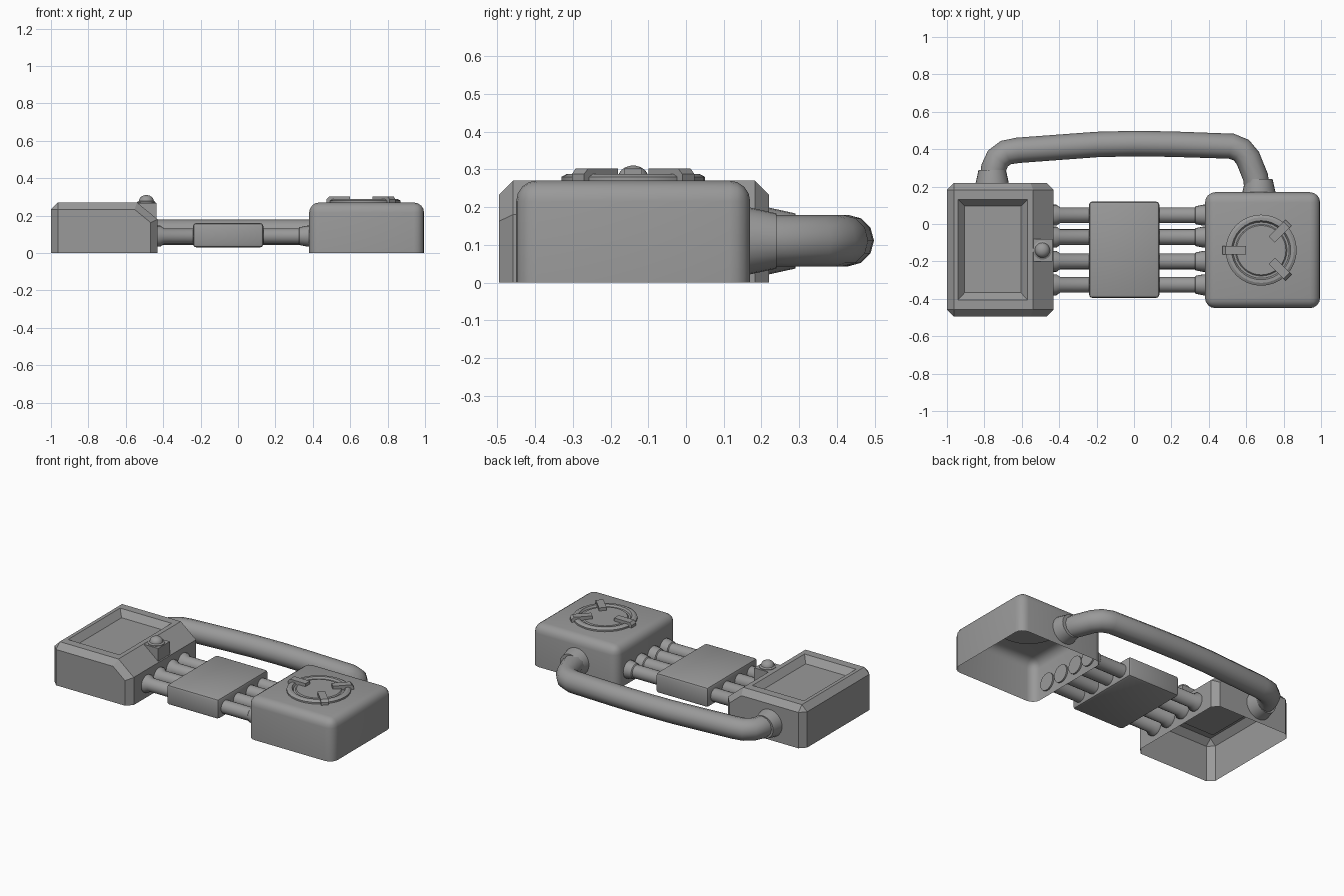
import bpy, bmesh
from math import sin, cos, pi, radians
from mathutils import Matrix, Vector

old = bpy.data.objects.get("Cube")
if old:
    bpy.data.objects.remove(old, do_unlink=True)

grey = bpy.data.materials.new("plain grey")
grey.use_nodes = True
grey.diffuse_color = (0.32, 0.32, 0.32, 1)
grey.node_tree.nodes["Principled BSDF"].inputs["Base Color"].default_value = (0.32, 0.32, 0.32, 1)


def finish(name, bm, smooth=None, open_below=False):
    bmesh.ops.recalc_face_normals(bm, faces=bm.faces)
    if open_below:
        under = [f for f in bm.faces if f.normal.z < -0.9 and f.calc_center_median().z < 0.01]
        bmesh.ops.delete(bm, geom=under, context='FACES')
    mesh = bpy.data.meshes.new(name)
    bm.to_mesh(mesh)
    bm.free()
    mesh.materials.append(grey)
    obj = bpy.data.objects.new(name, mesh)
    bpy.context.collection.objects.link(obj)
    if smooth:
        bpy.ops.object.select_all(action='DESELECT')
        obj.select_set(True)
        bpy.context.view_layer.objects.active = obj
        bpy.ops.object.shade_smooth_by_angle(angle=radians(smooth))
    return obj


def box_mesh(lo, hi):
    bm = bmesh.new()
    bmesh.ops.create_cube(bm, size=1)
    lo, hi = Vector(lo), Vector(hi)
    for v in bm.verts:
        v.co = Vector([(lo[i] + hi[i]) / 2 + v.co[i] * (hi[i] - lo[i]) for i in range(3)])
    return bm


def bevel(bm, edges, width, segments):
    bmesh.ops.bevel(bm, geom=edges, offset=width, segments=segments, profile=0.5, affect='EDGES')


def lathe(name, profile, place, sides=24, smooth=35):
    """Spin (radius, height) points about z, then place the result."""
    bm = bmesh.new()
    rings = []
    for r, h in profile:
        rings.append([bm.verts.new((r * cos(2 * pi * i / sides), r * sin(2 * pi * i / sides), h))
                      for i in range(sides)])
    for a, b in zip(rings, rings[1:]):
        for i in range(sides):
            j = (i + 1) % sides
            bm.faces.new((a[i], a[j], b[j], b[i]))
    bm.faces.new(rings[0])
    bm.faces.new(rings[-1])
    bmesh.ops.transform(bm, matrix=place, verts=bm.verts)
    return finish(name, bm, smooth)


# Screen housing: open-bottomed shell with one wide slope and chamfered edges
outline = [(-1, 0), (-1, 0.27), (-0.54, 0.27), (-0.43, 0.18), (-0.43, 0)]
bm = bmesh.new()
front = bm.faces.new([bm.verts.new((x, -0.495, z)) for x, z in outline])
side = bmesh.ops.extrude_face_region(bm, geom=[front])
bmesh.ops.translate(bm, vec=(0, 0.715, 0), verts=[v for v in side["geom"] if isinstance(v, bmesh.types.BMVert)])
bmesh.ops.recalc_face_normals(bm, faces=bm.faces)


def chamfered(e):
    a, b = e.verts
    on_floor = max(a.co.z, b.co.z) < 0.01
    slope_line = abs(a.co.y - b.co.y) > 0.5 and a.co.x > -0.9
    return not on_floor and not slope_line


bevel(bm, [e for e in bm.edges if chamfered(e)], 0.037, 1)
bm.normal_update()

# Sunken screen with sloping sides
top = max((f for f in bm.faces if f.normal.z > 0.99), key=lambda f: f.calc_area())
for x0, x1, y0, y1, z in [(-0.94, -0.57, -0.405, 0.13, 0.27), (-0.905, -0.605, -0.367, 0.095, 0.23)]:
    bmesh.ops.inset_region(bm, faces=[top], thickness=0.01)
    mid = top.calc_center_median()
    for v in top.verts:
        v.co = (x0 if v.co.x < mid.x else x1, y0 if v.co.y < mid.y else y1, z)
finish("screen_housing", bm, open_below=True)

# Button on its small ledge
finish("button_ledge", box_mesh((-0.56, -0.2, 0.15), (-0.435, -0.08, 0.268)))
dome = [(0.04 * cos(a), 0.278 + 0.032 * sin(a)) for a in [radians(d) for d in (0, 20, 40, 60, 80)]]
lathe("button", [(0.05, 0.26), (0.05, 0.272), (0.04, 0.278)] + dome[1:], Matrix.Translation((-0.49, -0.14, 0)))

# Dial housing: rounded open-bottomed shell
bm = box_mesh((0.38, -0.45, 0), (0.995, 0.17, 0.27))
bevel(bm, [e for e in bm.edges if max(v.co.z for v in e.verts) > 0.1], 0.055, 4)
finish("dial_housing", bm, 40, open_below=True)

# Dial ring with three clamps
centre = Matrix.Translation((0.68, -0.14, 0))
lathe("dial_ring", [(0.19, 0.262), (0.19, 0.28), (0.175, 0.288), (0.158, 0.288), (0.15, 0.276),
                    (0.138, 0.276), (0.132, 0.282)], centre, 32, 25)
for i, angle in enumerate((180, 45, -45)):
    bm = box_mesh((0.08, -0.023, 0.265), (0.207, 0.023, 0.302))
    bevel(bm, [e for e in bm.edges if all(v.co.x > 0.2 and v.co.z > 0.3 for v in e.verts)], 0.015, 1)
    bmesh.ops.transform(bm, matrix=centre @ Matrix.Rotation(radians(angle), 4, 'Z'), verts=bm.verts)
    finish(f"dial_clamp_{i + 1}", bm)

# Four connecting pipes with flared collars
along_x = Matrix.Rotation(pi / 2, 4, 'Y')
for i, y in enumerate((0.047, -0.07, -0.2, -0.325)):
    profile = [(0.056, -0.45), (0.056, -0.415), (0.042, -0.395), (0.042, 0.325),
               (0.048, 0.33), (0.056, 0.37), (0.056, 0.39)]
    lathe(f"pipe_{i + 1}", profile, Matrix.Translation((0, y, 0.09)) @ along_x, 20)

# Middle block clamped round the pipes
bm = box_mesh((-0.24, -0.395, 0.03), (0.135, 0.12, 0.16))
bevel(bm, list(bm.edges), 0.016, 2)
finish("middle_block", bm, 40)

# Handle sockets
along_y = Matrix.Rotation(-pi / 2, 4, 'X')
for name, x, y in (("handle_socket_right", -0.758, 0.21), ("handle_socket_left", 0.668, 0.16)):
    lathe(name, [(0.09, 0), (0.088, 0.012), (0.073, 0.08)], Matrix.Translation((x, y, 0.11)) @ along_y)

# Bent handle swept as a round tube
path = [(-0.758, 0.22), (-0.75, 0.3), (-0.728, 0.35), (-0.685, 0.382), (-0.62, 0.394), (-0.2, 0.425),
        (0, 0.43), (0.2, 0.427), (0.52, 0.416), (0.574, 0.395), (0.61, 0.35), (0.65, 0.25), (0.66, 0.17)]
curve = bpy.data.curves.new("handle", 'CURVE')
curve.dimensions = '3D'
curve.bevel_depth = 0.068
curve.bevel_resolution = 4
curve.use_fill_caps = True
spline = curve.splines.new('POLY')
spline.points.add(len(path) - 1)
for p, (x, y) in zip(spline.points, path):
    p.co = (x, y, 0.111, 1)
spline.use_smooth = True
curve.materials.append(grey)
bpy.context.collection.objects.link(bpy.data.objects.new("handle", curve))
